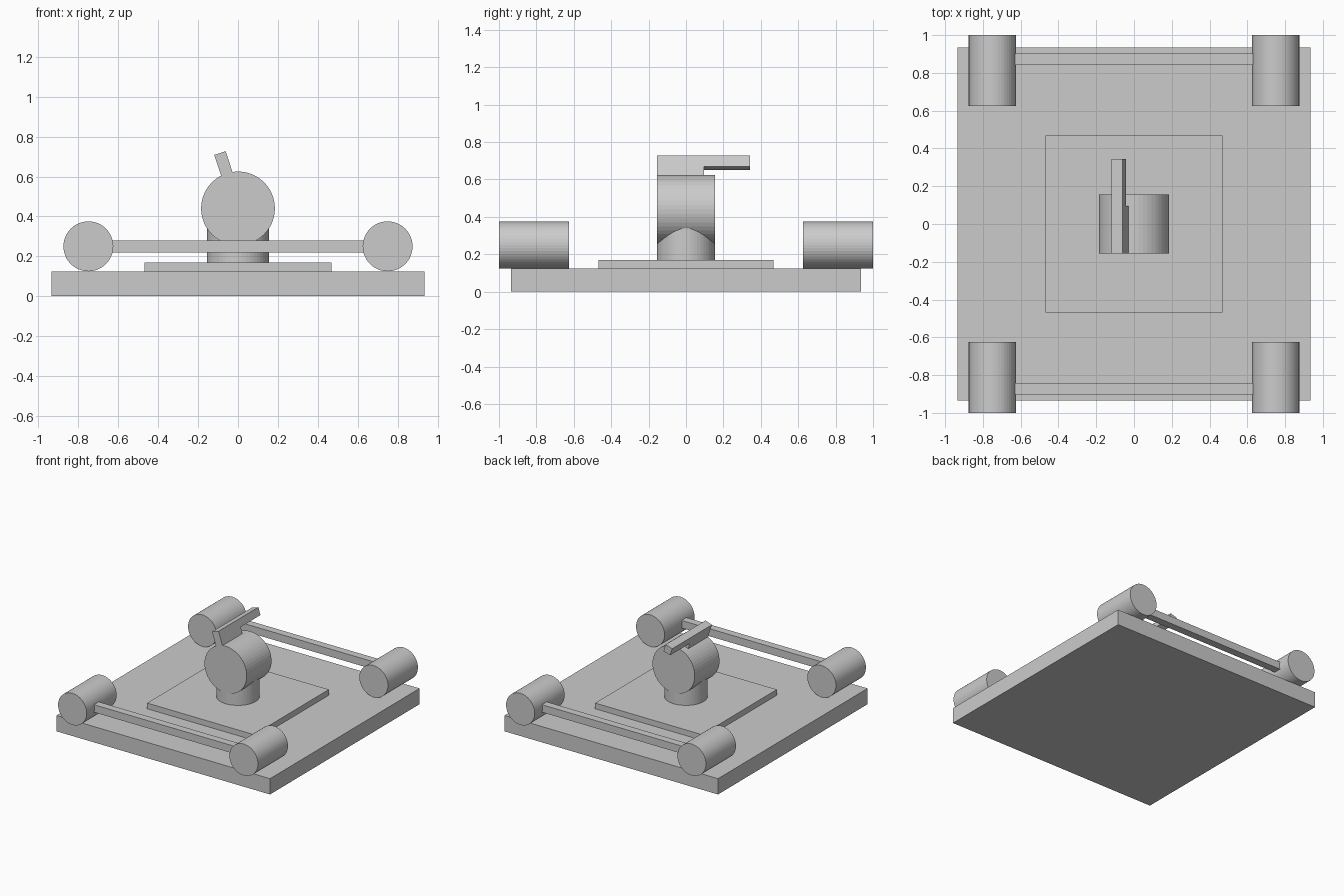
import bpy
import math
from mathutils import Matrix, Vector

if "Cube" in bpy.data.objects:
    bpy.data.objects.remove(bpy.data.objects["Cube"])

SIDES = 48


def box(name, lo, hi):
    lo, hi = Vector(lo), Vector(hi)
    bpy.ops.mesh.primitive_cube_add(size=1)
    ob = bpy.context.object
    ob.name = name
    ob.data.transform(Matrix.Translation((lo + hi) / 2) @ Matrix.Diagonal((*(hi - lo), 1)))
    return ob


def cylinder(name, radius, length, centre, along_y=False):
    rot = (math.pi / 2, 0, 0) if along_y else (0, 0, 0)
    bpy.ops.mesh.primitive_cylinder_add(vertices=SIDES, radius=radius, depth=length,
                                        location=centre, rotation=rot)
    bpy.context.object.name = name
    return bpy.context.object


# Stacked base slabs
box("base", (-0.935, -0.935, 0), (0.935, 0.935, 0.125))
box("raised_plate", (-0.468, -0.468, 0.125), (0.468, 0.468, 0.17))

# Four rollers and the square bars joining each pair
for sy, end in ((-1, "front"), (1, "back")):
    for sx, side in ((-1, "left"), (1, "right")):
        cylinder(f"{end}_{side}_roller", 0.125, 0.375, (sx * 0.75, sy * 0.8125, 0.25), True)
    box(f"{end}_bar", (-0.68, sy * 0.873 - 0.03, 0.22), (0.68, sy * 0.873 + 0.03, 0.28))

# Central post carrying a horizontal drum
DRUM = Vector((0, 0, 0.44))
cylinder("post", 0.155, 0.24, (0, 0, 0.29))
cylinder("drum", 0.185, 0.31, DRUM, True)

# Tilted fin and overhanging lever, modelled upright about the drum axis
fin = box("fin", (-0.03, -0.155, 0.12), (0.03, 0.095, 0.232))
lever = box("lever", (-0.03, -0.155, 0.232), (0.03, 0.343, 0.292))
for ob in (fin, lever):
    ob.location = DRUM
    ob.rotation_euler.y = math.radians(-18)
